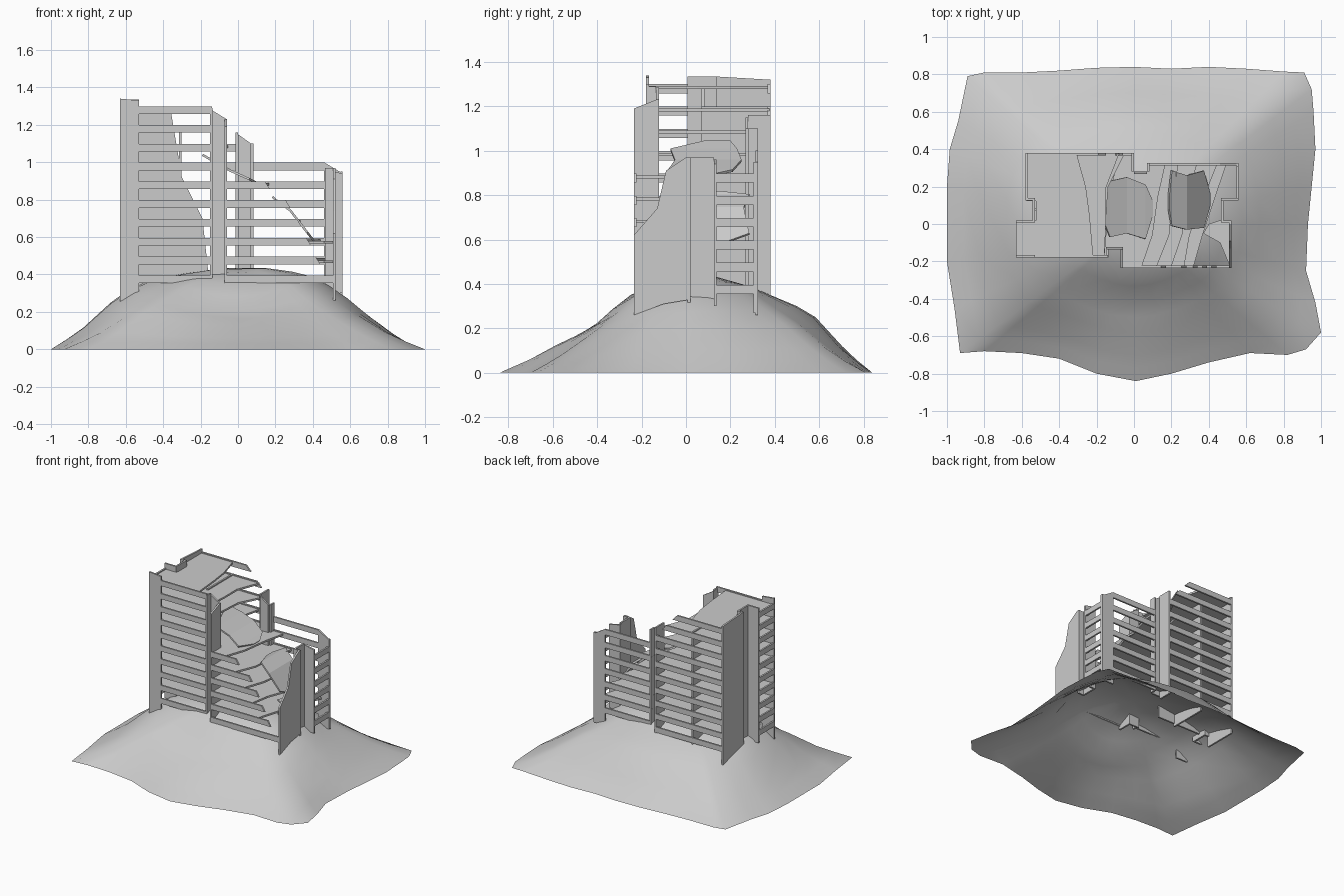
import bpy, bmesh, math

if "Cube" in bpy.data.objects:
    bpy.data.objects.remove(bpy.data.objects["Cube"])

T = 0.013  # wall thickness


def make(name, verts, faces):
    me = bpy.data.meshes.new(name)
    me.from_pydata(verts, [], faces)
    bm = bmesh.new()
    bm.from_mesh(me)
    bmesh.ops.recalc_face_normals(bm, faces=bm.faces)
    bm.to_mesh(me)
    bm.free()
    ob = bpy.data.objects.new(name, me)
    bpy.context.collection.objects.link(ob)
    return ob


def prism(name, a, b):
    n = len(a)
    f = [tuple(range(n))[::-1], tuple(range(n, 2 * n))]
    f += [(i, (i + 1) % n, n + (i + 1) % n, n + i) for i in range(n)]
    return make(name, a + b, f)


def wall_x(name, y, pts, t=T):
    """Wall running along x; pts are (x, z); t is signed thickness in y."""
    return prism(name, [(x, y, z) for x, z in pts], [(x, y + t, z) for x, z in pts])


def wall_y(name, x, pts, t=T):
    """Wall running along y; pts are (y, z)."""
    return prism(name, [(x, y, z) for y, z in pts], [(x + t, y, z) for y, z in pts])


def rect(a, b, z0, z1, z2=None):
    return [(a, z0), (b, z0), (b, z1 if z2 is None else z2), (a, z1)]


def level(k):
    return 0.395 + 0.1005 * k


def band(a, b, k, ragged=0.0):
    z = level(k)
    return [(a, z - 0.041), (b, z - 0.041), (b - ragged, z), (a, z)]


# rubble mound: open shell, rings run from an irregular outline to rounder inner loops
outline = [(-.93, -.69), (-.8, -.68), (-.6, -.69), (-.4, -.72), (-.2, -.8), (.01, -.84), (.2, -.8),
           (.4, -.74), (.62, -.69), (.82, -.7), (.92, -.67), (1, -.58), (.97, -.42), (.92, -.25),
           (.93, 0), (.95, .2), (.97, .4), (.96, .6), (.95, .72), (.91, .81), (.8, .815), (.6, .83),
           (.4, .84), (.2, .83), (0, .84), (-.2, .835), (-.4, .82), (-.6, .81), (-.8, .81),
           (-.89, .79), (-.94, .55), (-.985, .4), (-1, .2), (-1, -.2), (-.96, -.45)]
rings = [1, .92, .84, .7, .6, .5, .4, .3, .15]
prof = {'right': [0, .05, .105, .20, .275, .34, .39, .415, .435],
        'left': [0, .055, .115, .25, .325, .365, .385, .405, .425],
        'back': [0, .055, .12, .25, .30, .335, .37, .40, .435],
        'front': [0, .03, .06, .125, .165, .21, .285, .35, .41]}
verts, faces, n = [], [], len(outline)
for j, t in enumerate(rings):
    for x, y in outline:
        a = math.atan2(y / .84, x)
        c, s = math.cos(a), math.sin(a)
        z = c * c * prof['right' if x > 0 else 'left'][j] + s * s * prof['back' if y > 0 else 'front'][j]
        w = min(.82, 2 * (1 - t))
        verts.append((t * (x + w * (.98 * c - x)), t * (y + w * (.83 * s - y)), z))
    if j:
        for i in range(n):
            k = (i + 1) % n
            faces.append(((j - 1) * n + i, (j - 1) * n + k, j * n + k, j * n + i))
verts.append((0, 0, .43))
faces += [((len(rings) - 1) * n + i, (len(rings) - 1) * n + (i + 1) % n, len(verts) - 1) for i in range(n)]
mound = make("rubble_mound", verts, faces)
if sum(p.normal.z for p in mound.data.polygons) < 0:
    mound.data.flip_normals()
mound.data.polygons.foreach_set("use_smooth", [True] * len(mound.data.polygons))

# tall left block: corner column, solid end wall, recessed end
wall_x("left_front_column", -.18, rect(-.63, -.53, .25, 1.34, 1.33))
wall_y("left_end_wall", -.58, rect(.125, .38, .22, 1.335, 1.32))
wall_x("left_recess_back", .125, rect(-.58, -.53, .3, 1.335))
wall_y("left_recess_wall", -.53, rect(.02, .125, .3, 1.335), -T)
wall_x("left_recess_front", .02, rect(-.63, -.53, .3, 1.335), -T)

# low right block: corner column, broken end wall, recessed end
wall_x("right_back_column", .325, rect(.46, .56, .26, 1.0, .94), -T)
wall_y("right_end_wall", .52, [(-.235, .26), (-.1, .31), (.02, .33), (.02, .97), (0, .97),
                               (-.09, .91), (-.13, .74), (-.2, .66), (-.235, .62)], -T)
wall_x("right_recess_front", .02, rect(.465, .52, .3, .97), -T)
wall_y("right_recess_wall", .465, rect(.02, .125, .3, .97))
wall_x("right_recess_back", .125, rect(.465, .56, .3, .96, .94))
wall_y("right_window_post", .56, rect(.305, .325, .27, .95), -T)

# joint columns where the two blocks meet
wall_x("front_joint_column", -.135, rect(-.15, -.06, .33, 1.285, 1.23))
wall_y("front_joint_left", -.15, rect(-.18, -.135, .34, 1.29), T)
wall_y("front_joint_right", -.06, rect(-.235, -.135, .33, 1.19, 1.23), -T)
wall_x("back_joint_column", .28, rect(0, .07, .35, 1.15, 1.10), -T)
wall_y("back_joint_left", 0, rect(.28, .38, .33, 1.16), -T)
wall_y("back_joint_right", .07, rect(.28, .325, .35, 1.10), T)

# facade bands between the window rows
front_ends = [.52, .44, .39, .34, .28, .17]
back_ends = [0] * 8 + [-.06, -.15]
for k in range(10):
    wall_x(f"left_front_band_{k}", -.18, band(-.53, -.14, k))
    wall_x(f"left_back_band_{k}", .38, band(-.58, back_ends[k], k, .04 if k > 7 else 0), -T)
    wall_y(f"left_end_band_{k}", -.63, band(-.18, .02, k))
    if k < 7:
        wall_x(f"right_back_band_{k}", .325, band(.07, .46, k), -T)
    if k < 6:
        wall_x(f"right_front_band_{k}", -.235, band(-.06, front_ends[k], k, .025 if k else 0))
        wall_y(f"right_end_band_{k}", .56, band(.125, .325, k), -T)

# inner partitions, the long one with a ragged edge
wall_x("inner_partition", .07, [(-.53, .33), (-.16, .33), (-.16, .42), (-.19, .7), (-.3, .92),
                                (-.36, 1.28), (-.53, 1.28)])
wall_y("cross_partition", -.315, rect(.07, .366, .31, 1.2))

# floors: building footprint on the left, broken edge on the right
left = [(-.58, .38), (-.58, .125), (-.53, .125), (-.53, .02), (-.63, .02), (-.63, -.18)]
joint_back = [(.07, .325), (.07, .28), (0, .28), (0, .38)]
joint_front = [(-.15, -.18), (-.15, -.135), (-.06, -.135), (-.06, -.235)]
# x of the break from back to front, for floors 1 to 9
breaks = [(.5, .44, .37, .32), (.45, .38, .30, .27), (.34, .29, .26, .2),
          (.24, .21, .19, .12), (.17, .13, .1, .04),
          (-.08, -.12, -.14, -.16), (-.05, -.14, -.15, -.17), (-.08, -.15, -.15, -.16),
          (-.31, -.26, -.24, -.22)]
for k, b in enumerate(breaks, 1):
    if k < 6:
        p = joint_back + left + joint_front + list(zip(b[::-1], (-.235, -.06, .15, .325)))
    else:
        p = left + list(zip(b[::-1], (-.18, .05, .2, .38)))
    p = [(x * .99, y * .99) for x, y in p]
    z = level(k) - .008
    prism(f"floor_{k}", [(x, y, z - .014) for x, y in p], [(x, y, z) for x, y in p])

# floor remnants clinging to the right recess
for k in (1, 2):
    z = .45 + .105 * (k - 1)
    p = [(.51, -.22), (.51, .02), (.46, .02), (.40, .0), (.37, -.05), (.46, -.1)]
    prism(f"floor_remnant_{k}", [(x, y, z + .012) for x, y in p], [(x, y, z + .024) for x, y in p])


# fallen slabs: strips of (x, front y, back y, z)
def fallen(name, strip):
    top = []
    for x, f, b, z in strip:
        top += [(x, f, z), (x, b, z)]
    quads = [(2 * i, 2 * i + 2, 2 * i + 3, 2 * i + 1) for i in range(len(strip) - 1)]
    mod = make(name, top, quads).modifiers.new("thickness", 'SOLIDIFY')
    mod.thickness, mod.offset = .012, 0


fallen("fallen_slab_upper", [(-.19, .08, .2, 1.04), (-.13, -.07, .23, 1.005), (-.04, -.05, .25, .955),
                             (.06, -.08, .21, .91), (.1, .05, .12, .89)])
fallen("fallen_slab_lower", [(.185, .08, .15, .815), (.2, -.01, .285, .80), (.28, -.03, .26, .742),
                             (.37, -.02, .285, .625), (.405, .1, .16, .58)])
